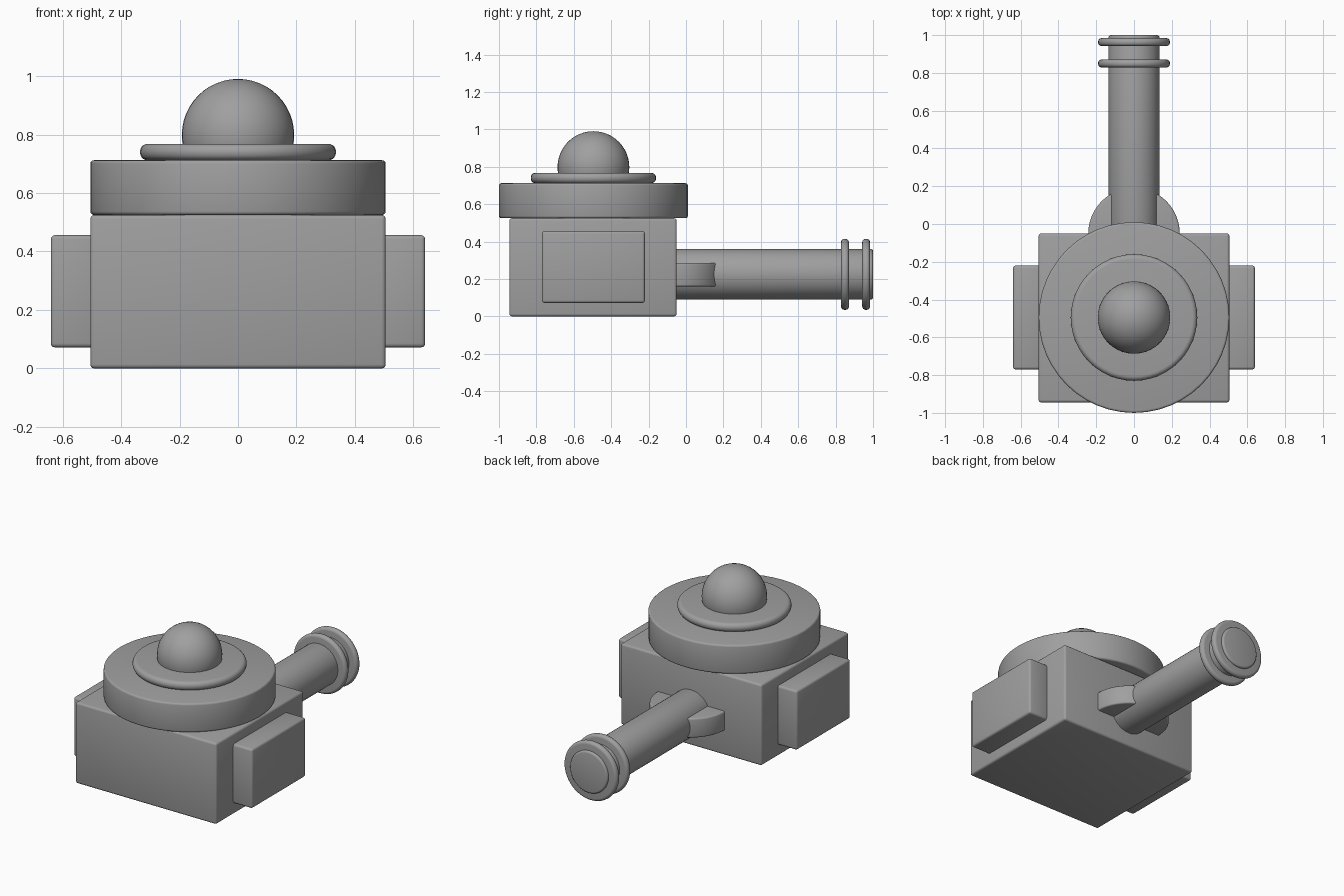
import bpy
import math

old = bpy.data.objects.get("Cube")
if old:
    bpy.data.objects.remove(old, do_unlink=True)

grey = bpy.data.materials.new("mid grey")
grey.use_nodes = True
GREY = (0.35, 0.35, 0.35, 1)
grey.diffuse_color = GREY
grey.node_tree.nodes["Principled BSDF"].inputs["Base Color"].default_value = GREY


def finish(name, bevel=0.0, segments=3):
    """Name, colour, round and smooth the active object."""
    obj = bpy.context.object
    obj.name = name
    obj.data.materials.append(grey)
    bpy.ops.object.transform_apply(location=False, rotation=True, scale=True)
    if bevel:
        mod = obj.modifiers.new("rounded edges", "BEVEL")
        mod.width = bevel
        mod.segments = segments
        mod.limit_method = "ANGLE"
        mod.angle_limit = math.radians(40)
        bpy.ops.object.modifier_apply(modifier=mod.name)
    bpy.ops.object.shade_smooth_by_angle(angle=math.radians(35))
    return obj


def box(name, low, high, bevel):
    centre = [(a + b) / 2 for a, b in zip(low, high)]
    bpy.ops.mesh.primitive_cube_add(size=1, location=centre)
    bpy.context.object.scale = [b - a for a, b in zip(low, high)]
    return finish(name, bevel)


def disc(name, radius, start, end, centre, bevel, along_y=False, segments=3):
    """Cylinder spanning start to end along z, or along y."""
    mid = (start + end) / 2
    loc = (centre[0], mid, centre[1]) if along_y else (*centre, mid)
    turn = (math.pi / 2, 0, 0) if along_y else (0, 0, 0)
    bpy.ops.mesh.primitive_cylinder_add(vertices=48, radius=radius, depth=end - start,
                                        location=loc, rotation=turn)
    return finish(name, bevel, segments)


# Body with a raised pad on each side
box("body", (-0.505, -0.945, 0), (0.505, -0.05, 0.525), 0.014)
for name, side in (("left_pad", 1), ("right_pad", -1)):
    inner, outer = sorted((side * 0.48, side * 0.64))
    box(name, (inner, -0.77, 0.072), (outer, -0.22, 0.456), 0.014)

# Stacked discs and dome on top
top = (0, -0.495)
disc("upper_disc", 0.505, 0.525, 0.712, top, 0.012)
disc("dome_collar", 0.335, 0.712, 0.768, top, 0.026, segments=5)
bpy.ops.mesh.primitive_uv_sphere_add(segments=40, ring_count=24, radius=0.192,
                                     location=(*top, 0.798))
finish("dome")

# Handle with its mount and two grip rings
axis = (0, 0.225)
disc("handle", 0.135, -0.1, 1.0, axis, 0.012, along_y=True)
disc("handle_mount", 0.242, 0.16, 0.286, (0, -0.05), 0.01)
for name, y in (("inner_ring", 0.85), ("outer_ring", 0.963)):
    disc(name, 0.19, y - 0.021, y + 0.021, axis, 0.019, along_y=True, segments=5)
